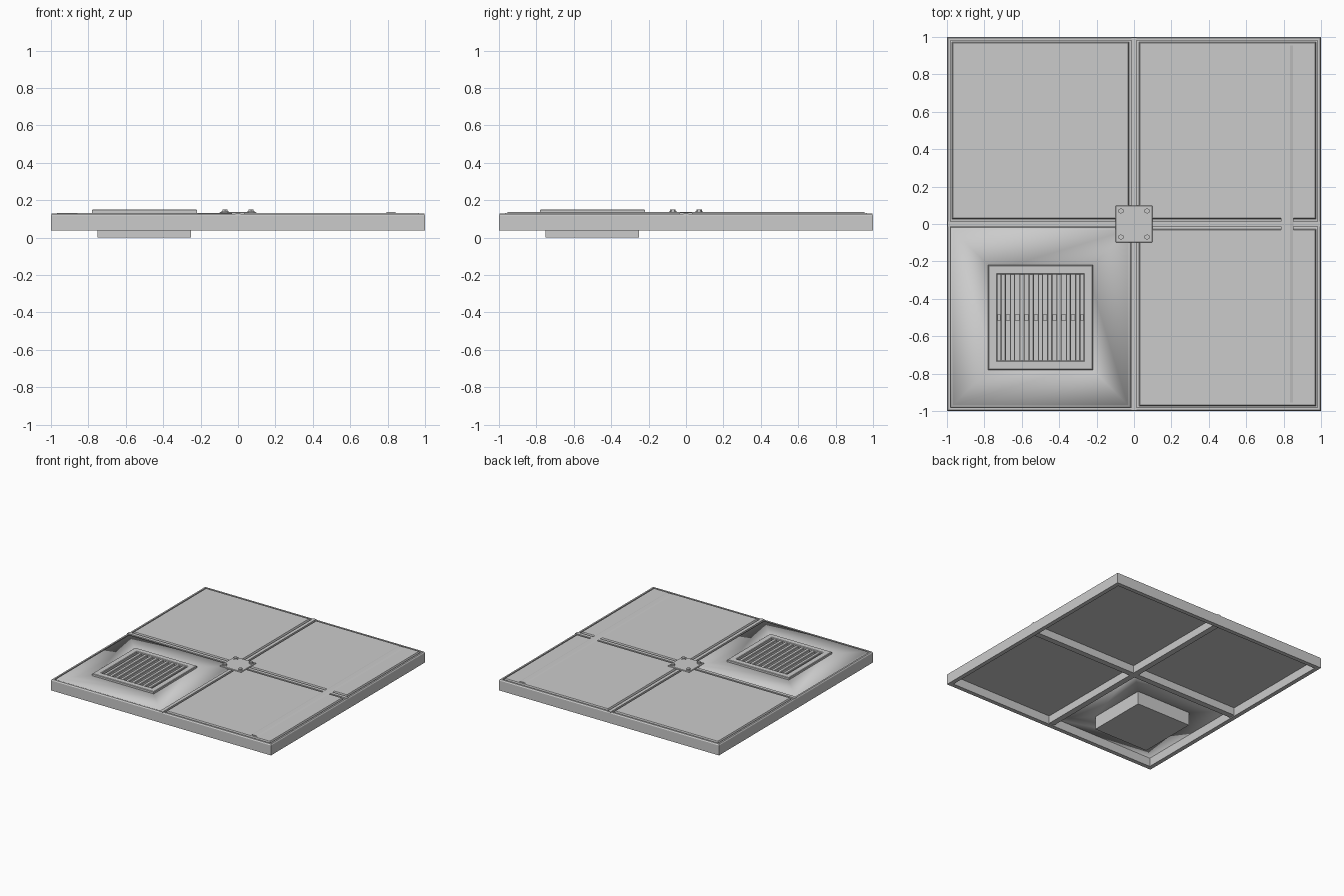
import bpy, bmesh, math

if "Cube" in bpy.data.objects:
    bpy.data.objects.remove(bpy.data.objects["Cube"])

def make(name, bm, bevel=0.0, smooth=None):
    bmesh.ops.recalc_face_normals(bm, faces=bm.faces)
    me = bpy.data.meshes.new(name)
    bm.to_mesh(me)
    bm.free()
    ob = bpy.data.objects.new(name, me)
    bpy.context.collection.objects.link(ob)
    if bevel:
        m = ob.modifiers.new("bevel", "BEVEL")
        m.width, m.segments = bevel, 1
    return ob

def add_box(bm, x0, x1, y0, y1, z0, z1):
    v = [bm.verts.new((x, y, z)) for z in (z0, z1)
         for x, y in ((x0, y0), (x1, y0), (x1, y1), (x0, y1))]
    for f in ((3, 2, 1, 0), (4, 5, 6, 7), (0, 1, 5, 4), (1, 2, 6, 5), (2, 3, 7, 6), (3, 0, 4, 7)):
        bm.faces.new([v[i] for i in f])

def box(name, *d, bevel=0.0):
    bm = bmesh.new()
    add_box(bm, *d)
    return make(name, bm, bevel)

def lofted(name, loops, closed=False, caps=False, bevel=0.0):
    """Skin a stack of square loops given as (cx, cy, half, z)."""
    bm = bmesh.new()
    rings = [[bm.verts.new((cx + sx * h, cy + sy * h, z))
              for sx, sy in ((-1, -1), (1, -1), (1, 1), (-1, 1))] for cx, cy, h, z in loops]
    n = len(rings)
    for k in range(n if closed else n - 1):
        a, b = rings[k], rings[(k + 1) % n]
        for i in range(4):
            j = (i + 1) % 4
            bm.faces.new((a[i], a[j], b[j], b[i]))
    if caps:
        bm.faces.new(rings[0])
        bm.faces.new(rings[-1])
    return make(name, bm, bevel)

# Outer rim, open underneath
lofted("outer_rim", [(0, 0, 1, .037), (0, 0, 1, .118), (0, 0, .994, .127), (0, 0, .981, .127),
                     (0, 0, .981, .116), (0, 0, .965, .116), (0, 0, .965, .037)], closed=True)

# Cross beams under the floor and the strips between the panels
for d, nm in ((0, "x"), (1, "y")):
    for part, w, z0, z1, L in (("beam", .024, .045, .115, .97), ("seam_strip", .014, .112, .13, .998)):
        dims = (-L, L, -w, w) if d == 0 else (-w, w, -L, L)
        box(f"{part}_{nm}", *dims, z0, z1)

# Three plain floor panels
for sx, sy in ((-1, 1), (1, 1), (1, -1)):
    lofted("floor_panel", [(sx * .5, sy * .5, .482, .108), (sx * .5, sy * .5, .482, .116),
                           (sx * .5, sy * .5, .473, .118), (sx * .5, sy * .5, .467, .132)], caps=True)

# Vented panel, with a square hole, softly shaded
c = -.5
vent = lofted("vent_panel", [(c, c, .482, .108), (c, c, .482, .116), (c, c, .473, .118),
                             (c, c, .467, .132), (c, c, .25, .132), (c, c, .25, .108)], closed=True)
for p in vent.data.polygons:
    p.use_smooth = True

# Vent box hanging below
lofted("vent_box", [(c, c, .24, .012), (c, c, .24, .125), (c, c, .25, .125), (c, c, .25, .004 - .004)], caps=True)

# Grate frame
lofted("grate_frame", [(c, c, .28, .132), (c, c, .28, .147), (c, c, .276, .15),
                       (c, c, .235, .15), (c, c, .23, .146), (c, c, .23, .126), (c, c, .245, .126),
                       (c, c, .245, .132)], closed=True)

# Grate slats and the bar they rest on
bm = bmesh.new()
for i in range(9):
    x = c + (i - 4) * .0497
    add_box(bm, x - .014, x + .014, c - .234, c + .234, .12, .145)
make("grate_slats", bm, bevel=.004)
box("grate_crossbar", c - .24, c + .24, c - .015, c + .015, .1, .122)

# Centre joining plate with clipped corners look and four hex bolts
box("centre_plate", -.098, .098, -.098, .098, .122, .138, bevel=.003)
bm = bmesh.new()
for sx in (-1, 1):
    for sy in (-1, 1):
        for r, z0, z1 in ((.021, .137, .141), (.015, .14, .15)):
            res = bmesh.ops.create_cone(bm, cap_ends=True, segments=6 if r < .02 else 12,
                                        radius1=r, radius2=r, depth=z1 - z0)
            bmesh.ops.translate(bm, verts=res["verts"], vec=(sx * .07, sy * .07, (z0 + z1) / 2))
make("plate_bolts", bm)

# Low cover strip across the right-hand panels
bm = bmesh.new()
prof = ((.785, .131), (.80, .137), (.835, .137), (.852, .131))
a = [bm.verts.new((x, -.955, z)) for x, z in prof]
b = [bm.verts.new((x, .955, z)) for x, z in prof]
for i in range(4):
    j = (i + 1) % 4
    bm.faces.new((a[i], a[j], b[j], b[i]))
bm.faces.new(a)
bm.faces.new(b)
make("cover_strip", bm)
